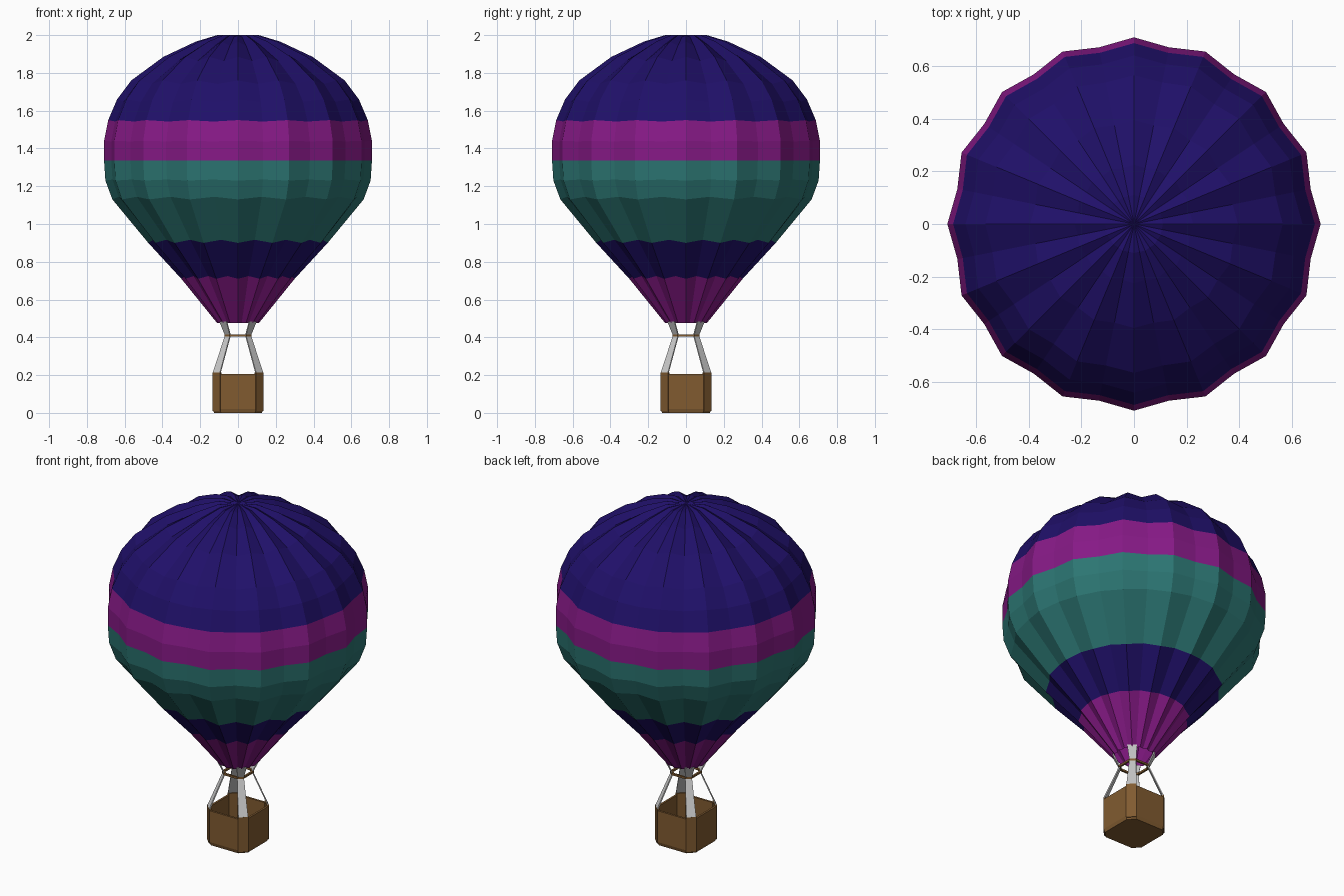
import bpy, bmesh, math
from mathutils import Vector

if "Cube" in bpy.data.objects:
    bpy.data.objects.remove(bpy.data.objects["Cube"])


def material(name, rgb):
    m = bpy.data.materials.new(name)
    m.diffuse_color = (*rgb, 1)
    m.use_nodes = True
    m.node_tree.nodes["Principled BSDF"].inputs["Base Color"].default_value = m.diffuse_color
    return m


NAVY = material("navy", (0.014, 0.005, 0.14))
MAGENTA = material("magenta", (0.24, 0.01, 0.24))
TEAL = material("teal", (0.025, 0.18, 0.17))
BROWN = material("brown", (0.22, 0.105, 0.03))


def finish(bm, name, mats=(), recalc=True):
    if recalc:
        bmesh.ops.recalc_face_normals(bm, faces=bm.faces)
    me = bpy.data.meshes.new(name)
    bm.to_mesh(me)
    bm.free()
    for m in mats:
        me.materials.append(m)
    ob = bpy.data.objects.new(name, me)
    bpy.context.collection.objects.link(ob)
    return ob


def bridge(bm, a, b, mat=0):
    n = len(a)
    for i in range(n):
        f = bm.faces.new((a[i], a[(i + 1) % n], b[(i + 1) % n], b[i]))
        f.material_index = mat


# Envelope: 16 gores, ridges on the profile, seams pushed in along its normal
# (radius, height, seam depth, colour of the band above)
profile = [(0.11, 0.475, 0.010, 1), (0.30, 0.71, 0.022, 0), (0.475, 0.90, 0.025, 2),
           (0.665, 1.13, 0.025, 2), (0.702, 1.23, 0.025, 2), (0.709, 1.335, 0.025, 1),
           (0.709, 1.44, 0.025, 1), (0.687, 1.55, 0.025, 0), (0.64, 1.66, 0.025, 0),
           (0.565, 1.76, 0.025, 0), (0.395, 1.885, 0.025, 0), (0.225, 1.965, 0.022, 0),
           (0.11, 2.0, 0.010, 0)]
SEG = 32
bm = bmesh.new()
rings = []
for k, (r, z, depth, _) in enumerate(profile):
    lo, hi = profile[max(k - 1, 0)], profile[min(k + 1, len(profile) - 1)]
    t = Vector((hi[0] - lo[0], hi[1] - lo[1])).normalized()
    normal = Vector((t.y, -t.x))
    if k == 0:
        normal = Vector((1, 0))     # mouth edge stays level
    ring = []
    for i in range(SEG):
        d = depth * (i % 2)
        rr, zz = r - normal.x * d, z - normal.y * d
        a = 2 * math.pi * i / SEG
        ring.append(bm.verts.new((rr * math.cos(a), rr * math.sin(a), zz)))
    rings.append(ring)
for k in range(len(rings) - 1):
    bridge(bm, rings[k], rings[k + 1], profile[k][3])
# Crown cap
crown = bm.verts.new((0, 0, 2.0))
for i in range(SEG):
    bm.faces.new((rings[-1][i], rings[-1][(i + 1) % SEG], crown))
finish(bm, "envelope", (NAVY, MAGENTA, TEAL))


def octagon(bm, a, b, z):
    """Square of half width a with corners cut at b."""
    pts = [(a, -b), (a, b), (b, a), (-b, a), (-a, b), (-a, -b), (-b, -a), (b, -a)]
    return [bm.verts.new((x, y, z)) for x, y in pts]


# Basket: open tub with cut corners
bm = bmesh.new()
loops = [octagon(bm, 0.127, 0.09, 0.005), octagon(bm, 0.133, 0.096, 0.02),
         octagon(bm, 0.133, 0.096, 0.205), octagon(bm, 0.121, 0.089, 0.205),
         octagon(bm, 0.121, 0.089, 0.02)]
for a, b in zip(loops, loops[1:]):
    bridge(bm, a, b)
bm.faces.new(loops[0])
bm.faces.new(loops[-1])
for v in bm.verts:
    if v.co.z < 0.01:
        v.co.z = 0
finish(bm, "basket", (BROWN,))

# Corner posts rising slightly above the basket rim
bm = bmesh.new()
for k in range(4):
    c, s = ((1, 1), (-1, 1), (-1, -1), (1, -1))[k]
    base = [(0.135, 0.095), (0.095, 0.135), (0.088, 0.122), (0.122, 0.088)]
    lo, hi = ([bm.verts.new((c * x, s * y, z)) for x, y in base] for z in (0.01, 0.215))
    bridge(bm, lo, hi)
    bm.faces.new(lo)
    bm.faces.new(hi)
finish(bm, "corner_posts", (BROWN,))

# Straps: flat ribbons from basket corner through the ring to the mouth
path = [(0.134, 0.096, 0.213), (0.069, 0.043, 0.41), (0.100, 0.062, 0.485)]
bm = bmesh.new()
for c, s in ((1, 1), (-1, 1), (-1, -1), (1, -1)):
    layers = []
    for a, b, z in path:
        e = 0.005                   # ribbon thickness
        pts = [(a, b), (b, a), (b - e, a - e), (a - e, b - e)]
        layers.append([bm.verts.new((c * x, s * y, z)) for x, y in pts])
    for lo, hi in zip(layers, layers[1:]):
        bridge(bm, lo, hi)
    bm.faces.new(layers[0])
    bm.faces.new(layers[-1])
finish(bm, "straps")

# Brown ring tying the straps together
bm = bmesh.new()
loops = [octagon(bm, a, b, z) for a, b, z in
         ((0.071, 0.046, 0.405), (0.071, 0.046, 0.416), (0.060, 0.036, 0.416), (0.060, 0.036, 0.405))]
for i in range(4):
    bridge(bm, loops[i], loops[(i + 1) % 4])
finish(bm, "strap_ring", (BROWN,))
